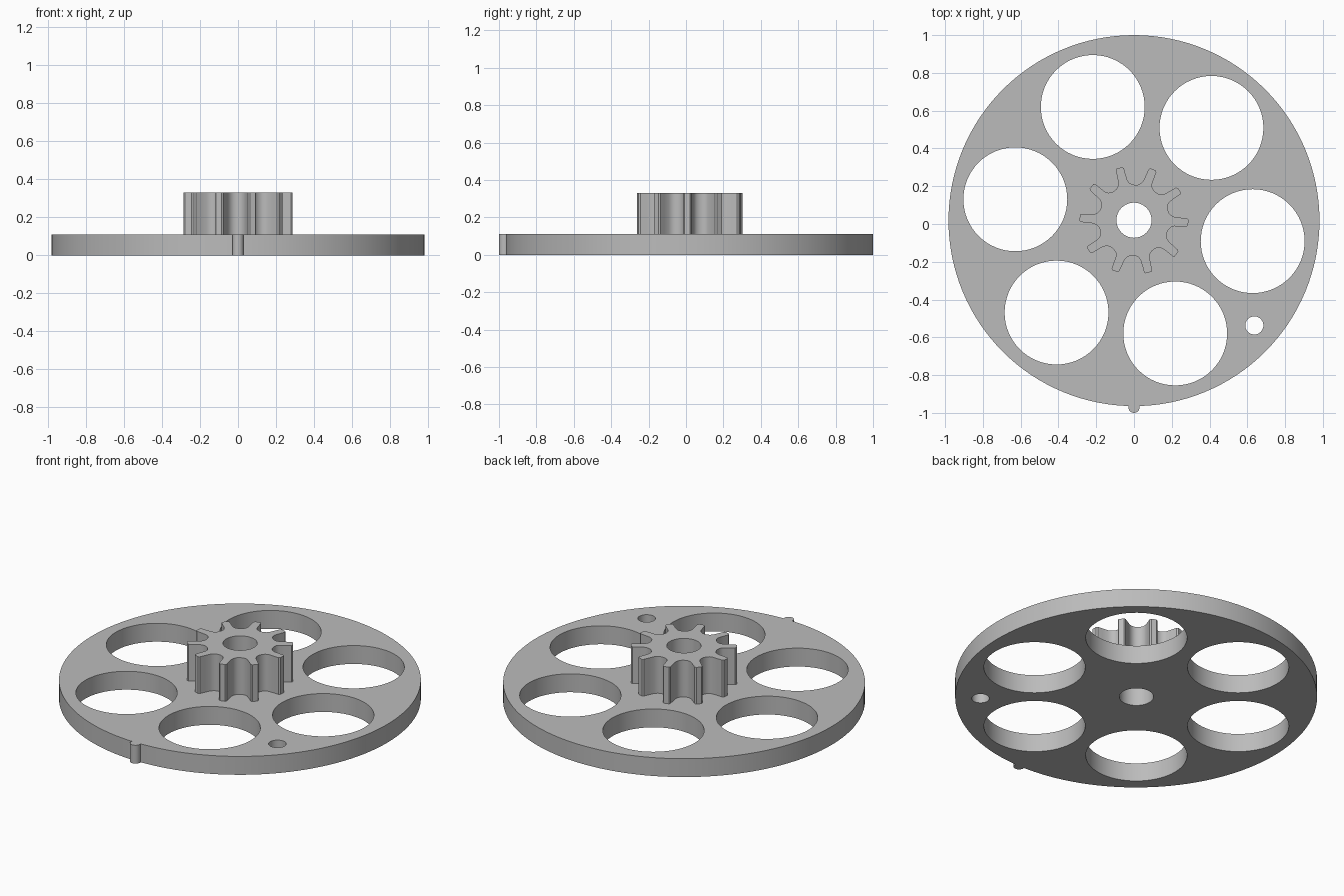
import bpy, bmesh
from math import cos, sin, radians, tau

cube = bpy.data.objects.get("Cube")
if cube:
    bpy.data.objects.remove(cube, do_unlink=True)

CY = 0.02            # hub axis sits slightly behind the origin
PLATE_H, GEAR_TOP = 0.11, 0.33

grey = bpy.data.materials.new("plain grey")
grey.use_nodes = True
grey.diffuse_color = (0.5, 0.5, 0.5, 1)
grey.node_tree.nodes["Principled BSDF"].inputs["Base Color"].default_value = (0.5, 0.5, 0.5, 1)


def polar(r, deg, cx=0, cy=CY):
    return cx + r * cos(radians(deg)), cy + r * sin(radians(deg))


def circle(cx, cy, r, n=64):
    return [(cx + r * cos(tau * i / n), cy + r * sin(tau * i / n)) for i in range(n)]


def extrude_outline(name, outlines, z0, z1):
    """Fill the first outline, leave the others as holes, and extrude."""
    curve = bpy.data.curves.new(name, 'CURVE')
    curve.dimensions = '2D'
    curve.fill_mode = 'BOTH'
    curve.extrude = (z1 - z0) / 2
    for pts in outlines:
        spline = curve.splines.new('POLY')
        spline.points.add(len(pts) - 1)
        for point, (x, y) in zip(spline.points, pts):
            point.co = (x, y, 0, 1)
        spline.use_cyclic_u = True
    obj = bpy.data.objects.new(name, curve)
    bpy.context.collection.objects.link(obj)
    bpy.ops.object.select_all(action='DESELECT')
    obj.select_set(True)
    bpy.context.view_layer.objects.active = obj
    bpy.ops.object.convert(target='MESH')
    obj = bpy.context.object
    bm = bmesh.new()
    bm.from_mesh(obj.data)
    bmesh.ops.remove_doubles(bm, verts=bm.verts, dist=0.0005)
    bmesh.ops.translate(bm, verts=bm.verts, vec=(0, 0, (z0 + z1) / 2))
    bmesh.ops.recalc_face_normals(bm, faces=bm.faces)
    bm.to_mesh(obj.data)
    bm.free()
    obj.data.materials.clear()
    obj.data.materials.append(grey)
    bpy.ops.object.shade_smooth_by_angle(angle=radians(30))
    return obj


bore = circle(0, CY, 0.093, 48)

# Round plate with six large holes, a small hole and the bore
plate = [circle(0, 0.018, 0.982, 128), bore, circle(0.637, -0.537, 0.048, 32)]
for k in range(6):
    plate.append(circle(*polar(0.638, 50 + 60 * k), 0.275))
extrude_outline("plate", plate, 0, PLATE_H)

# Small rounded marker on the rim
extrude_outline("rim_marker", [circle(0, -0.97, 0.03, 24)], 0, PLATE_H)

# Ten-tooth gear: radius and angle of one tooth and the valley after it
tooth = [(0.198, -8.5), (0.215, -6), (0.25, -5), (0.28, -4.5), (0.288, -3),
         (0.288, 3), (0.28, 4.5), (0.25, 5.5), (0.215, 7), (0.198, 10),
         (0.189, 14), (0.187, 18.5), (0.189, 23)]
gear = [polar(r, 36 * k - 2.5 + a) for k in range(10) for r, a in tooth]
extrude_outline("gear", [gear, bore], PLATE_H, GEAR_TOP)
